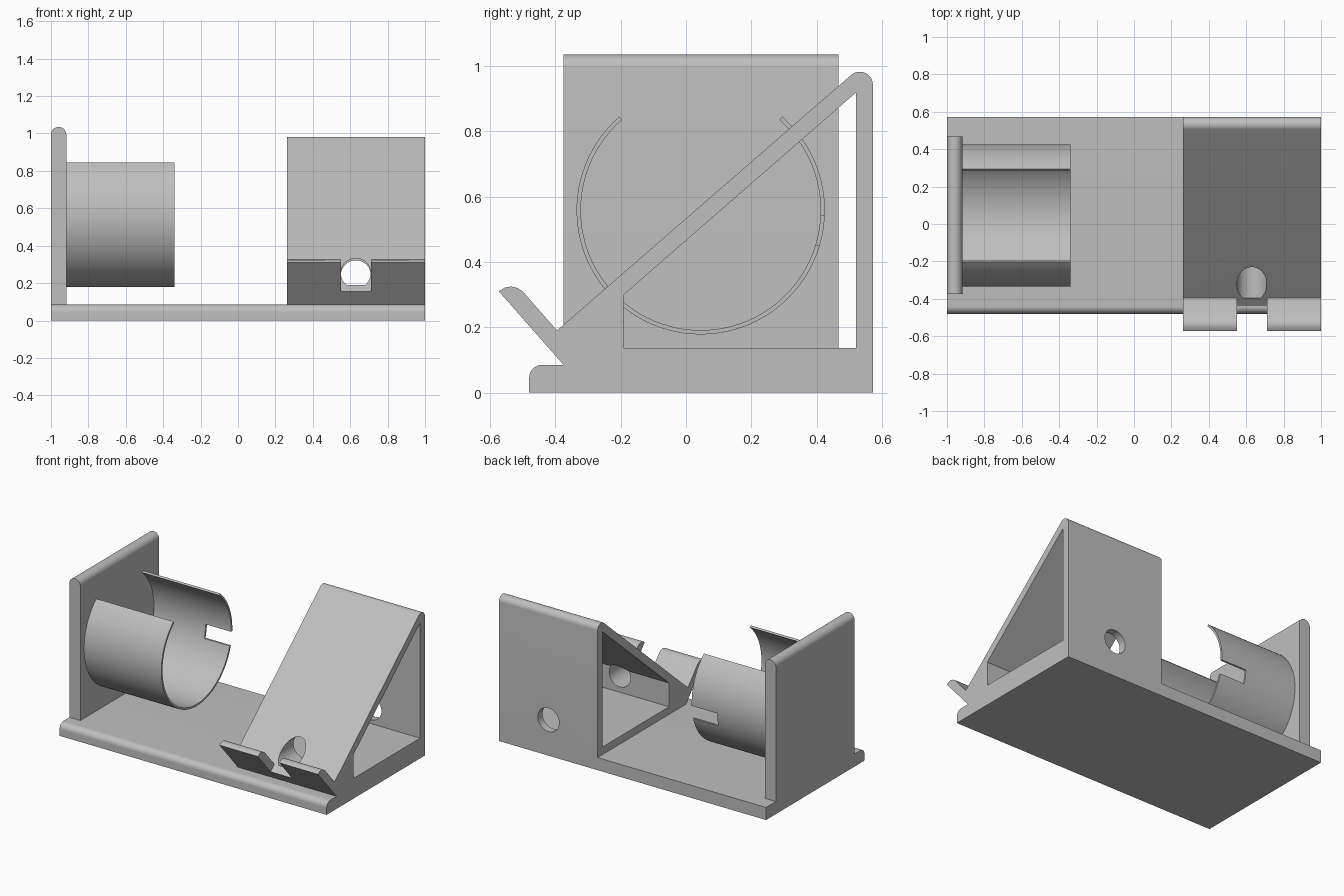
import bpy, bmesh
from math import sin, cos, radians, pi
from mathutils import Vector

cube = bpy.data.objects.get("Cube")
if cube:
    bpy.data.objects.remove(cube, do_unlink=True)

grey = bpy.data.materials.new("plain grey")
grey.use_nodes = True
COLOUR = (0.52, 0.52, 0.52, 1)
grey.diffuse_color = COLOUR
grey.node_tree.nodes["Principled BSDF"].inputs["Base Color"].default_value = COLOUR


def arc(cx, cy, r, start, end, steps=12):
    """Points along an arc, angles in degrees."""
    angles = [radians(start + (end - start) * i / steps) for i in range(steps + 1)]
    return [(cx + r * cos(a), cy + r * sin(a)) for a in angles]


def prism(name, outline, start, end, axis="x"):
    """Extrude a closed outline along x (outline in y, z) or along y (outline in x, z)."""
    bm = bmesh.new()
    if axis == "x":
        verts = [bm.verts.new((start, a, b)) for a, b in outline]
        shift = Vector((end - start, 0, 0))
    else:
        verts = [bm.verts.new((a, start, b)) for a, b in outline]
        shift = Vector((0, end - start, 0))
    face = bm.faces.new(verts)
    result = bmesh.ops.extrude_face_region(bm, geom=[face], use_keep_orig=True)
    moved = [v for v in result["geom"] if isinstance(v, bmesh.types.BMVert)]
    bmesh.ops.translate(bm, verts=moved, vec=shift)
    bmesh.ops.recalc_face_normals(bm, faces=bm.faces)
    mesh = bpy.data.meshes.new(name)
    bm.to_mesh(mesh)
    bm.free()
    mesh.materials.append(grey)
    obj = bpy.data.objects.new(name, mesh)
    bpy.context.collection.objects.link(obj)
    return obj


def activate(obj):
    bpy.ops.object.select_all(action="DESELECT")
    obj.select_set(True)
    bpy.context.view_layer.objects.active = obj


def cut(obj, cutter):
    """Subtract a cutter and discard it."""
    cutter.hide_render = True
    mod = obj.modifiers.new("cut", "BOOLEAN")
    mod.operation = "DIFFERENCE"
    mod.solver = "EXACT"
    mod.object = cutter
    activate(obj)
    bpy.ops.object.modifier_apply(modifier=mod.name)
    bpy.data.objects.remove(cutter, do_unlink=True)


BASE_TOP = 0.085
BACK = 0.572

# Base slab with a rounded front edge
base = prism("base", [(BACK, 0), (BACK, BASE_TOP)]
             + arc(-0.44, BASE_TOP - 0.04, 0.04, 90, 180) + [(-0.48, 0)], -1, 1)

# End plate with a rounded top
plate = prism("end_plate", [(-1, BASE_TOP), (-0.918, BASE_TOP)]
              + arc(-0.959, 0.994, 0.041, 0, 180, 16), -0.375, 0.467, "y")

# Open-topped sleeve standing out from the plate, notched at its free end
sleeve = prism("sleeve", arc(0.045, 0.558, 0.38, 131, 409, 72)
               + arc(0.045, 0.558, 0.367, 409, 131, 72), -0.918, -0.34)
cut(sleeve, prism("sleeve_notch", [(0.35, 0.45), (0.5, 0.45), (0.5, 0.54), (0.35, 0.54)],
                  -0.53, -0.3))

# Sloped rest: back wall, ramp and front lip in one profile
rest = prism("sloped_rest", [(-0.375, BASE_TOP), (BACK, BASE_TOP)]
             + arc(BACK - 0.04, 0.942, 0.04, 0, 131)
             + [(-0.395, 0.19), (-0.5, 0.31), (-0.516, 0.32), (-0.535, 0.325),
                (-0.555, 0.321), (-0.573, 0.31)], 0.262, 1)
cut(rest, prism("cavity", [(-0.192, 0.137), (0.52, 0.137), (0.52, 0.918), (-0.192, 0.298)],
                0.1, 1.2))

# Gap in the lip, with its floor continuing the ramp
cut(rest, prism("lip_gap", [(-0.395, 0.19), (-0.455, 0.138), (-0.7, 0.2),
                            (-0.7, 0.4), (-0.395, 0.4)], 0.55, 0.71))

# Cable holes through the ramp and the back wall
cut(rest, prism("ramp_hole", arc(0.63, 0.253, 0.08, 0, 350, 35), -0.395, 0.2, "y"))
cut(rest, prism("wall_hole", arc(0.63, 0.242, 0.08, 0, 350, 35), 0.3, 0.8, "y"))

for part in (base, plate, sleeve, rest):
    activate(part)
    bpy.ops.object.shade_smooth_by_angle(angle=pi / 6)
